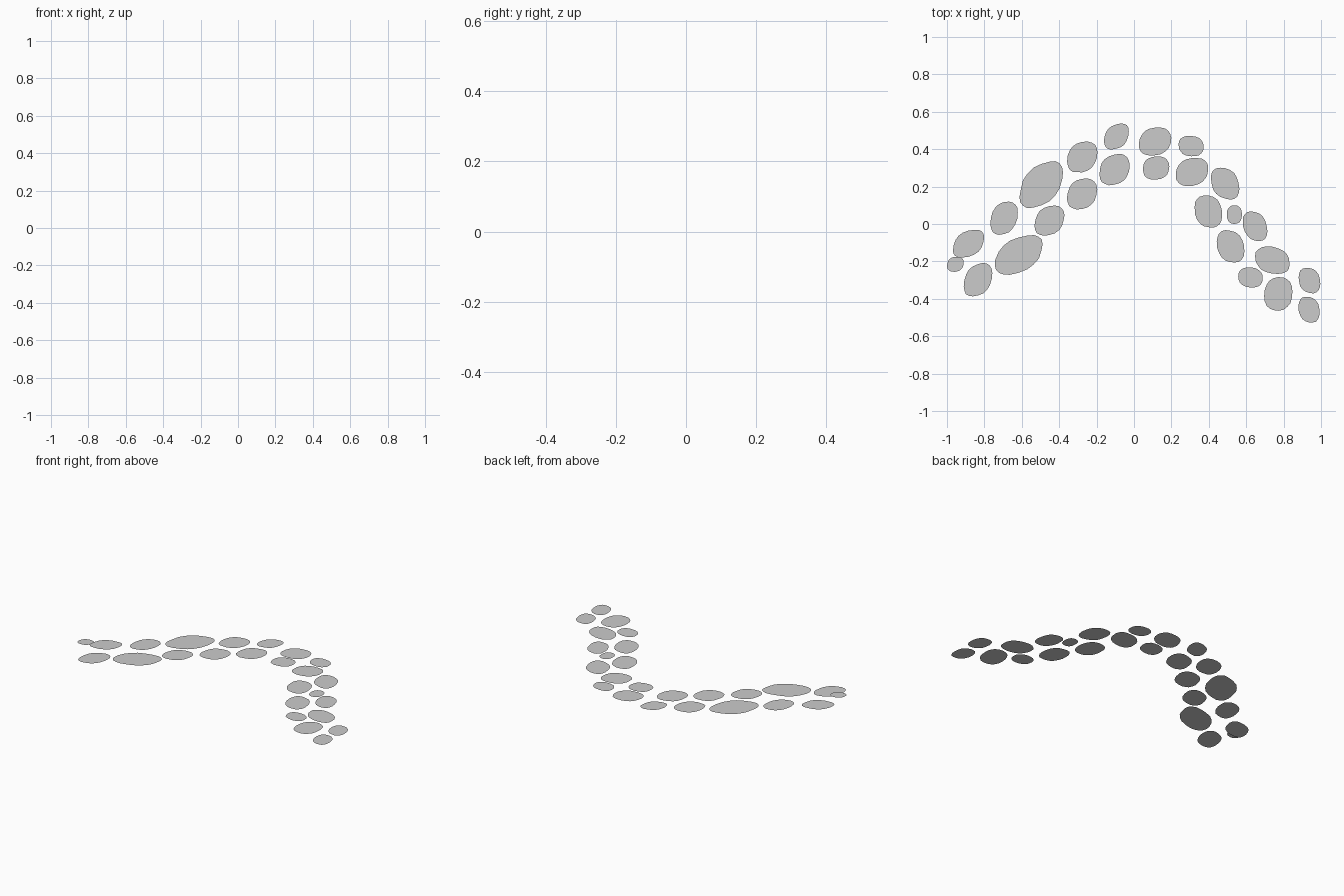
import bpy
import math
import random

random.seed(4)

# Each stone: centre x, centre y, half width, half depth, slant
STONES = [
    (-.955, -.215, .045, .041, .2), (-.885, -.105, .084, .075, .4),
    (-.834, -.298, .077, .090, .35), (-.695, .032, .074, .089, .3),
    (-.617, -.166, .129, .107, .5), (-.495, .211, .118, .126, .5),
    (-.452, .019, .080, .081, .3), (-.277, .358, .081, .083, .25),
    (-.278, .161, .081, .083, .25), (-.094, .468, .067, .070, .35),
    (-.104, .291, .081, .084, .25), (.112, .441, .087, .076, .2),
    (.118, .299, .071, .063, .1), (.305, .417, .068, .055, -.1),
    (.310, .278, .087, .076, .2), (.487, .217, .076, .086, -.3),
    (.398, .067, .075, .087, -.2), (.537, .050, .041, .050, 0),
    (.647, -.012, .066, .080, -.3), (.516, -.120, .074, .087, -.25),
    (.623, -.286, .066, .054, -.1), (.740, -.194, .093, .074, -.25),
    (.772, -.374, .076, .090, .1), (.938, -.302, .058, .069, -.2),
    (.936, -.458, .057, .070, -.2),
]
SIDES = 20


def soft(v):
    # fattens a sine wave so the outline is a rounded square
    return math.copysign(abs(v) ** .86, v)


def add_stone(name, cx, cy, hx, hy, slant, z):
    verts = []
    for i in range(SIDES):
        t = math.tau * i / SIDES
        r = random.uniform(.975, 1.01)
        verts.append((hx * r * soft(math.cos(t)),
                      hy * r * soft(math.sin(t + slant)), 0))
    mesh = bpy.data.meshes.new(name)
    mesh.from_pydata(verts, [], [range(SIDES)])
    obj = bpy.data.objects.new(name, mesh)
    obj.location = (cx, cy, z)
    bpy.context.collection.objects.link(obj)


# Flat paving stones along the curved path; the first small one floats higher
for n, stone in enumerate(STONES):
    height = .045 if n == 0 else random.uniform(.003, .005)
    add_stone(f"path_stone_{n + 1:02d}", *stone, height)
